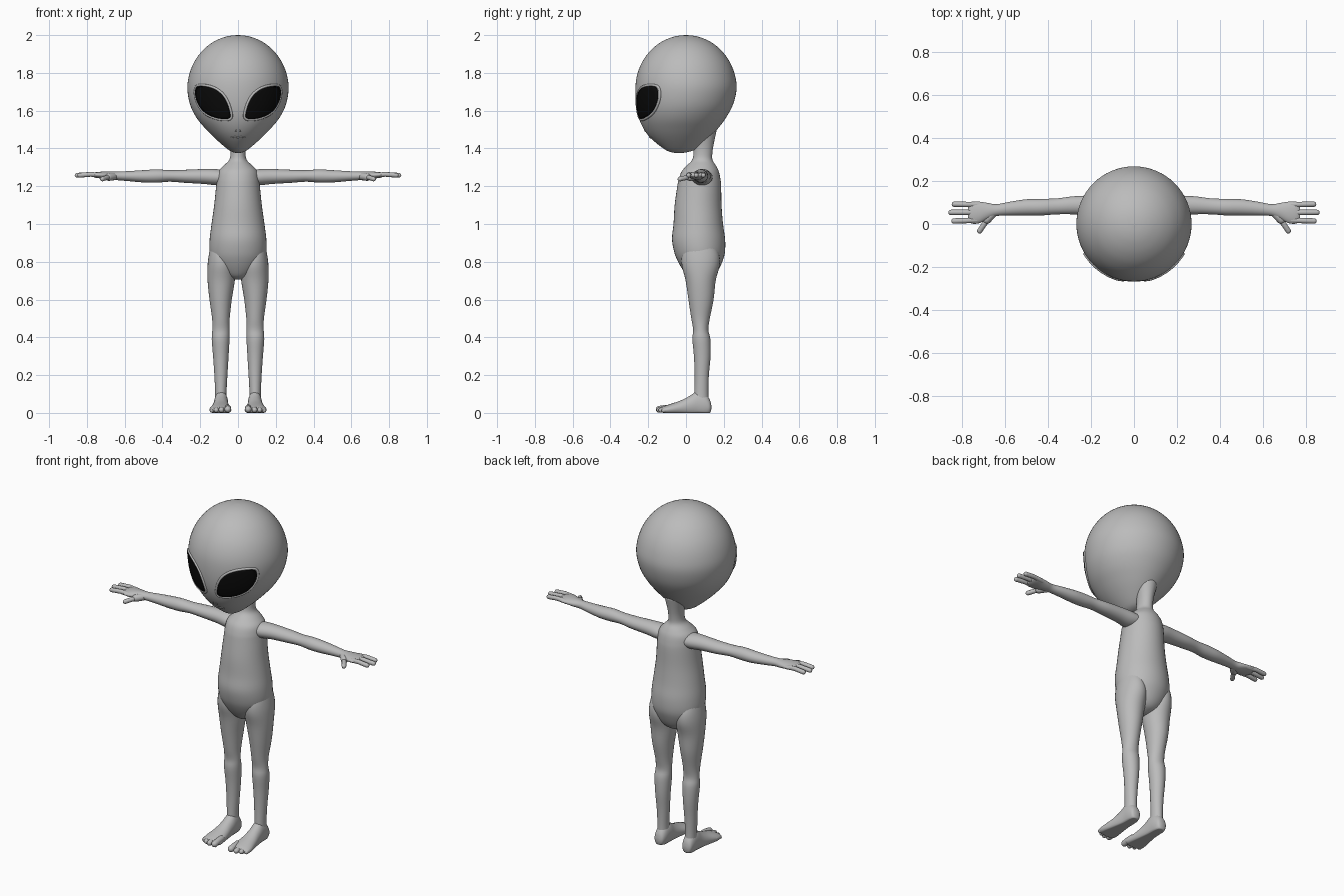
import bpy, bmesh, math
from mathutils import Vector
from mathutils.bvhtree import BVHTree

if "Cube" in bpy.data.objects:
    bpy.data.objects.remove(bpy.data.objects["Cube"])


def material(name, rgb):
    m = bpy.data.materials.new(name)
    m.diffuse_color = (*rgb, 1)
    m.use_nodes = True
    m.node_tree.nodes["Principled BSDF"].inputs["Base Color"].default_value = m.diffuse_color
    return m


skin = material("grey skin", (0.5, 0.5, 0.5))
black = material("glossy black", (0.003, 0.003, 0.003))


def spline(pts, steps, closed=False):
    """Catmull-Rom curve through tuples of any length."""
    n, out = len(pts), []
    get = (lambda i: pts[i % n]) if closed else (lambda i: pts[min(max(i, 0), n - 1)])
    for i in range(n if closed else n - 1):
        for k in range(steps):
            t = k / steps
            out.append(tuple(
                0.5 * (2 * b + (c - a) * t + (2 * a - 5 * b + 4 * c - d) * t * t
                       + (3 * b - a - 3 * c + d) * t ** 3)
                for a, b, c, d in zip(get(i - 1), get(i), get(i + 1), get(i + 2))))
    return out if closed else out + [tuple(pts[-1])]


def make(name, rings, mat=skin, mirror=False, closed=False, caps=True):
    """Skin a list of equal rings of points into a smooth object."""
    bm = bmesh.new()
    rows = [[bm.verts.new(p) for p in r] for r in rings]
    n = len(rows[0])
    for i in range(len(rows) if closed else len(rows) - 1):
        a, b = rows[i], rows[(i + 1) % len(rows)]
        for j in range(n):
            bm.faces.new((a[j], a[(j + 1) % n], b[(j + 1) % n], b[j]))
    if caps and not closed:
        bm.faces.new(rows[0])
        bm.faces.new(rows[-1])
    bmesh.ops.recalc_face_normals(bm, faces=bm.faces)
    mesh = bpy.data.meshes.new(name)
    bm.to_mesh(mesh)
    bm.free()
    mesh.materials.append(mat)
    mesh.shade_smooth()
    ob = bpy.data.objects.new(name, mesh)
    bpy.context.collection.objects.link(ob)
    if mirror:
        ob.modifiers.new("mirror", 'MIRROR').use_mirror_merge = False
    return ob


def loft(name, axis, table, seg=32, steps=4, **kw):
    """Rows: position on axis, then low and high limits on the other two axes."""
    rings = []
    for t, a0, a1, b0, b1 in spline(table, steps):
        ring = []
        for k in range(seg):
            w = 2 * math.pi * k / seg
            p = [(a0 + a1) / 2 + (a1 - a0) / 2 * math.cos(w),
                 (b0 + b1) / 2 + (b1 - b0) / 2 * math.sin(w)]
            p.insert(axis, t)
            ring.append(p)
        rings.append(ring)
    return make(name, rings, **kw)


def tube(name, pts, radius, closed=False, seg=12, **kw):
    """Round rod along points, with rounded ends unless closed."""
    pts = [Vector(p) for p in pts]
    n = len(pts)
    rows = []
    for i, p in enumerate(pts):
        a = pts[i - 1] if closed or i else p
        b = pts[(i + 1) % n] if closed or i < n - 1 else p
        rows.append((p, (b - a).normalized(), radius))
    if not closed:
        p0, d0, _ = rows[0]
        p1, d1, _ = rows[-1]
        arc = [math.radians(w) for w in (25, 50, 70, 86)]
        rows = ([(p0 - d0 * radius * math.sin(w), d0, radius * math.cos(w)) for w in arc[::-1]]
                + rows + [(p1 + d1 * radius * math.sin(w), d1, radius * math.cos(w)) for w in arc])
    rings = []
    for p, d, r in rows:
        up = Vector((0, 0, 1)) if abs(d.z) < 0.8 and not closed else Vector((0, 1, 0))
        u = d.cross(up).normalized()
        v = d.cross(u)
        rings.append([p + r * (u * math.cos(2 * math.pi * k / seg) + v * math.sin(2 * math.pi * k / seg))
                      for k in range(seg)])
    return make(name, rings, closed=closed, **kw)


# Head: tapered chin below, round dome above
rows = [(1.375, -.005, .005, -.05, -.03), (1.382, -.032, .032, -.085, .015),
        (1.40, -.06, .06, -.12, .06), (1.45, -.118, .118, -.182, .118),
        (1.50, -.168, .168, -.222, .165), (1.56, -.218, .218, -.249, .21),
        (1.63, -.253, .253, -.264, .248)]
for deg in (0, 15, 30, 45, 58, 70, 80, 89):
    w = math.radians(deg)
    r = .268 * math.cos(w)
    rows.append((1.715 + .285 * math.sin(w), -r, r, -r, r))
head = loft("head", 2, rows, seg=64)
tree = BVHTree.FromPolygons([v.co for v in head.data.vertices],
                            [p.vertices for p in head.data.polygons])


def on_face(x, z, lift=0.0):
    """Point on the front of the head."""
    hit, normal, _, _ = tree.ray_cast(Vector((x, -1, z)), Vector((0, 1, 0)))
    return hit + normal * lift if normal.y < 0 else hit - normal * lift


# Almond eyes with a raised rim
almond = spline([(.217, 1.724), (.169, 1.729), (.116, 1.712), (.074, 1.675), (.048, 1.62),
                 (.042, 1.564), (.095, 1.558), (.159, 1.58), (.20, 1.62), (.222, 1.675)], 5, True)
cx, cz = .138, 1.645
make("eyes", [[on_face(cx + (x - cx) * k, cz + (z - cz) * k, .004) for x, z in almond]
              for k in (1, .85, .7, .55, .4, .25, .1)], mat=black, mirror=True)
tube("eye_rims", [on_face(cx + (x - cx) * 1.05, cz + (z - cz) * 1.05) for x, z in almond],
     .007, closed=True, mirror=True)

# Lips and nostrils
tube("lips", [on_face(x, z) for x, z in
              spline([(-.036, 1.458), (-.015, 1.462), (0, 1.457), (.015, 1.462), (.036, 1.458)], 4)], .004)
tube("nostrils", [on_face(.010, 1.497), on_face(.013, 1.489)], .003, mirror=True)

# Torso with neck
loft("torso_and_neck", 2, [
    (1.50, -.06, .06, .04, .163), (1.43, -.045, .045, .04, .148), (1.38, -.04, .04, .04, .14),
    (1.34, -.046, .046, .033, .14), (1.31, -.075, .075, .005, .158), (1.28, -.102, .102, -.022, .173),
    (1.24, -.112, .112, -.038, .182), (1.2, -.116, .116, -.046, .186), (1.1, -.126, .126, -.06, .188),
    (1.0, -.14, .14, -.066, .196), (.92, -.15, .15, -.074, .207), (.85, -.15, .15, -.062, .206),
    (.80, -.135, .135, -.042, .192), (.75, -.1, .1, -.012, .168), (.72, -.06, .06, .015, .14),
    (.705, -.02, .02, .05, .1)], seg=40)

# Legs
loft("legs", 2, [
    (.90, .04, .142, .0, .15), (.84, .025, .154, -.02, .175), (.78, .012, .161, -.022, .178),
    (.70, .017, .161, -.002, .157), (.6, .033, .151, .013, .146), (.5, .044, .137, .028, .126),
    (.44, .045, .136, .038, .118), (.39, .045, .139, .034, .129), (.3, .05, .132, .042, .13),
    (.2, .056, .125, .046, .121), (.1, .061, .121, .044, .118), (.04, .058, .122, .04, .122)],
    mirror=True)

# Feet, flattened onto the sole
feet = loft("feet", 1, [
    (.134, .08, .10, .02, .04), (.126, .064, .118, -.005, .07), (.10, .055, .125, -.02, .105),
    (.06, .052, .127, -.02, .115), (.02, .05, .131, -.02, .09), (-.03, .044, .14, -.015, .065),
    (-.08, .037, .15, -.012, .048), (-.11, .036, .15, -.008, .038), (-.128, .045, .14, .005, .03)],
    mirror=True)
for v in feet.data.vertices:
    v.co.z = max(v.co.z, 0.0)

# Toes: inner one largest
for i, (x, y, r) in enumerate([(.054, -.142, .018), (.088, -.141, .015),
                               (.115, -.132, .0135), (.138, -.118, .012)]):
    tube(f"toe_{i + 1}", [(x, -.08, r + .008), (x, (y - .08) / 2, r + .006), (x, y, r + .001)], r, mirror=True)

# Arms with palms
loft("arms", 0, [
    (.05, .03, .14, 1.21, 1.28), (.11, .03, .14, 1.205, 1.29), (.18, .04, .134, 1.212, 1.291),
    (.28, .045, .129, 1.218, 1.287), (.36, .045, .119, 1.224, 1.285), (.43, .04, .117, 1.219, 1.289),
    (.5, .04, .115, 1.22, 1.285), (.58, .04, .103, 1.227, 1.28), (.64, .037, .092, 1.232, 1.277),
    (.68, .022, .098, 1.234, 1.277), (.72, .004, .104, 1.24, 1.277), (.755, .002, .104, 1.245, 1.274),
    (.772, .02, .09, 1.252, 1.268)], mirror=True)

# Three fingers and a thumb
for i, (y0, y1, x1) in enumerate([(.018, .014, .838), (.054, .054, .852), (.09, .092, .836)]):
    tube(f"finger_{i + 1}", [(.72, y0, 1.258), (.78, (y0 + y1) / 2, 1.263), (x1, y1, 1.258)],
         .0125, mirror=True)
tube("thumb_base", [(.655, .052, 1.252), (.685, .02, 1.248)], .02, mirror=True)
tube("thumb", [(.675, .03, 1.25), (.70, -.005, 1.244), (.718, -.032, 1.238)], .0125, mirror=True)
